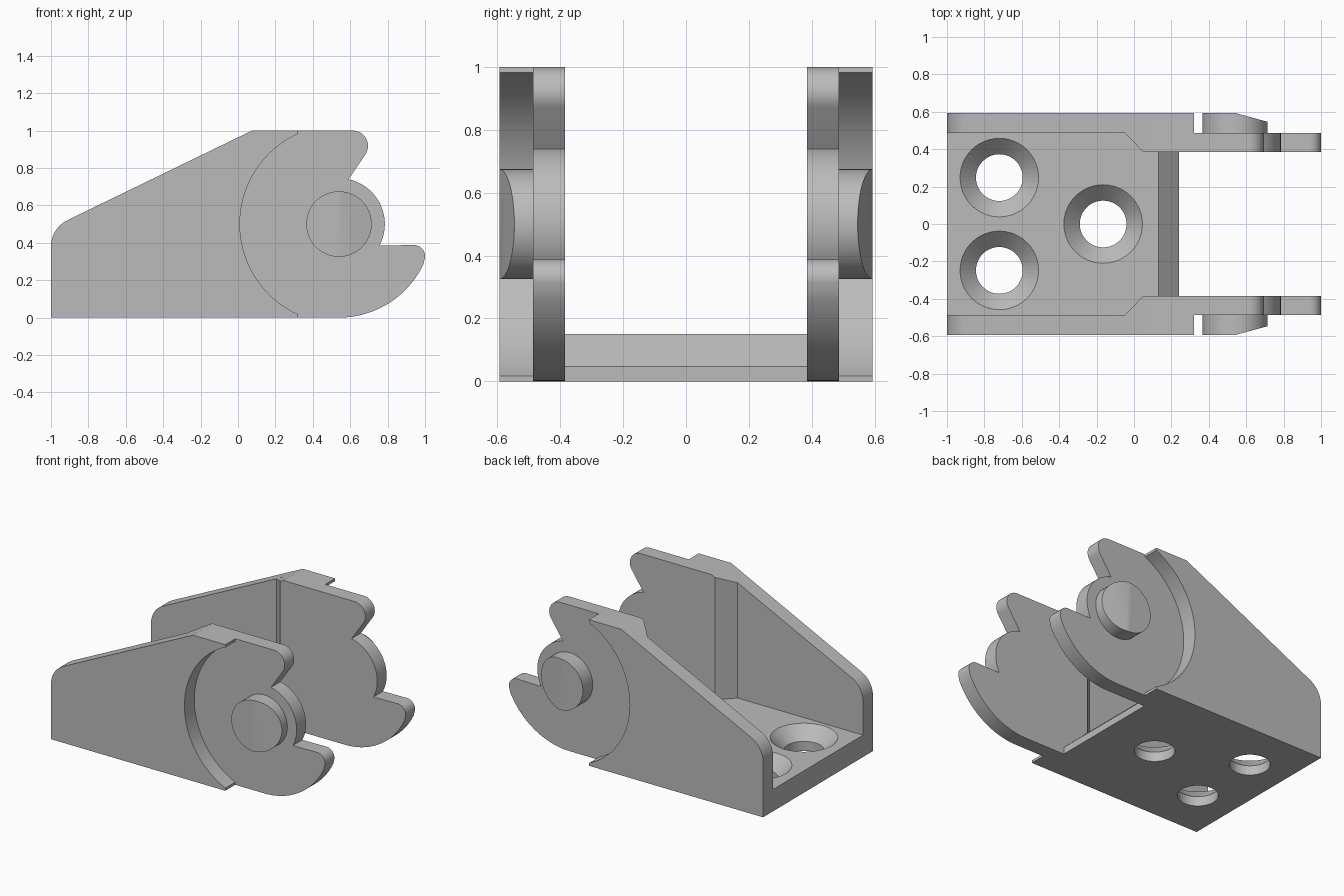
import bpy, bmesh
from math import sin, cos, radians, pi
from mathutils import Vector

if "Cube" in bpy.data.objects:
    bpy.data.objects.remove(bpy.data.objects["Cube"])

GREY = (0.5, 0.5, 0.5, 1)
grey = bpy.data.materials.new("plain grey")
grey.use_nodes = True
grey.diffuse_color = GREY
grey.node_tree.nodes["Principled BSDF"].inputs["Base Color"].default_value = GREY

# Side wall layers and hinge centre
INNER, MID, OUTER = 0.385, 0.487, 0.594
HX, HZ = 0.54, 0.5


def arc(cx, cz, r, start, end, n=24):
    angles = [radians(start + (end - start) * i / n) for i in range(n + 1)]
    return [(cx + r * cos(a), cz + r * sin(a)) for a in angles]


def loft(rings):
    """Join rings of equal length into a closed solid."""
    bm = bmesh.new()
    loops = [[bm.verts.new(p) for p in ring] for ring in rings]
    n = len(loops[0])
    for a, b in zip(loops, loops[1:]):
        for i in range(n):
            j = (i + 1) % n
            bm.faces.new((a[i], a[j], b[j], b[i]))
    bm.faces.new(loops[0])
    bm.faces.new(loops[-1])
    bmesh.ops.recalc_face_normals(bm, faces=bm.faces)
    return bm


def finish(name, bm, mirror=False):
    mesh = bpy.data.meshes.new(name)
    bm.to_mesh(mesh)
    bm.free()
    mesh.materials.append(grey)
    ob = bpy.data.objects.new(name, mesh)
    bpy.context.collection.objects.link(ob)
    if mirror:
        mod = ob.modifiers.new("mirror", "MIRROR")
        mod.use_axis = (False, True, False)
    return ob


def smooth(ob):
    bpy.ops.object.select_all(action="DESELECT")
    ob.select_set(True)
    bpy.context.view_layer.objects.active = ob
    bpy.ops.object.shade_smooth_by_angle(angle=radians(20))


def slab(profile, y0, y1):
    return [[(x, y, z) for x, z in profile] for y in (y0, y1)]


def slope_z(x):
    return 0.521 + (x + 0.912) * 0.485


# Outer walls with the round recess cut from their front edge
outline = [(-1, 0), (0.32, 0)]
outline += arc(HX, HZ, 0.53, 245.5, 114.5, 40)
outline += [(0.32, 1), (0.075, 1)]
outline += arc(-0.843, 0.38, 0.157, 116, 180, 10)
smooth(finish("outer_wall", loft(slab(outline, MID, OUTER)), mirror=True))

# Inner hinge plates with two hooked lobes and a slanted rear edge
lobes = [(0.075, 1)]
lobes += arc(0.613, 0.918, 0.082, 90, -34, 14)
lobes += arc(HX, HZ, 0.245, 78, -28, 24)
lobes += arc(0.94, 0.328, 0.06, 90, -23, 14)
lobes += arc(HX, HZ, 0.5, -25.5, -90, 20)


def plate_ring(rear, y):
    profile = lobes + [(rear, 0), (rear, slope_z(rear))]
    return [(x, y, z) for x, z in profile]


smooth(finish("hinge_plate", loft([plate_ring(0.05, INNER), plate_ring(-0.05, MID)]), mirror=True))

# Hinge pins, the front half of each end face sloping inward
pin = loft(slab(arc(HX, HZ, 0.175, 0, 360 - 7.5, 47), MID, OUTER))
bmesh.ops.bisect_plane(pin, geom=pin.verts[:] + pin.edges[:] + pin.faces[:],
                       plane_co=(HX, 0, 0), plane_no=(1, 0, 0))
for v in pin.verts:
    if v.co.y > MID + 0.01 and v.co.x > HX:
        v.co.y -= (v.co.x - HX) / 0.175 * 0.048
smooth(finish("hinge_pin", pin, mirror=True))


# Base plate with a sloping front edge
def base_ring(front, z):
    side = [(-1, MID), (-0.05, MID), (0.05, INNER), (front, INNER)]
    plan = side + [(x, -y) for x, y in reversed(side)]
    return [(x, y, z) for x, y in plan]


base = finish("base_plate", loft([base_ring(0.24, 0), base_ring(0.24, 0.047), base_ring(0.13, 0.15)]))

# Countersunk screw holes
for i, (x, y) in enumerate([(-0.72, 0.248), (-0.72, -0.248), (-0.165, 0)]):
    levels = [(0.125, -0.05), (0.125, 0.065), (0.21, 0.15), (0.21, 0.2)]
    rings = [[(px, py, z) for px, py in arc(x, y, r, 0, 352.5, 47)] for r, z in levels]
    cutter = finish(f"screw_hole_cutter_{i + 1}", loft(rings))
    cutter.hide_render = True
    cutter.hide_viewport = True
    mod = base.modifiers.new("screw hole", "BOOLEAN")
    mod.object = cutter
    mod.operation = "DIFFERENCE"
    mod.solver = "EXACT"
smooth(base)
